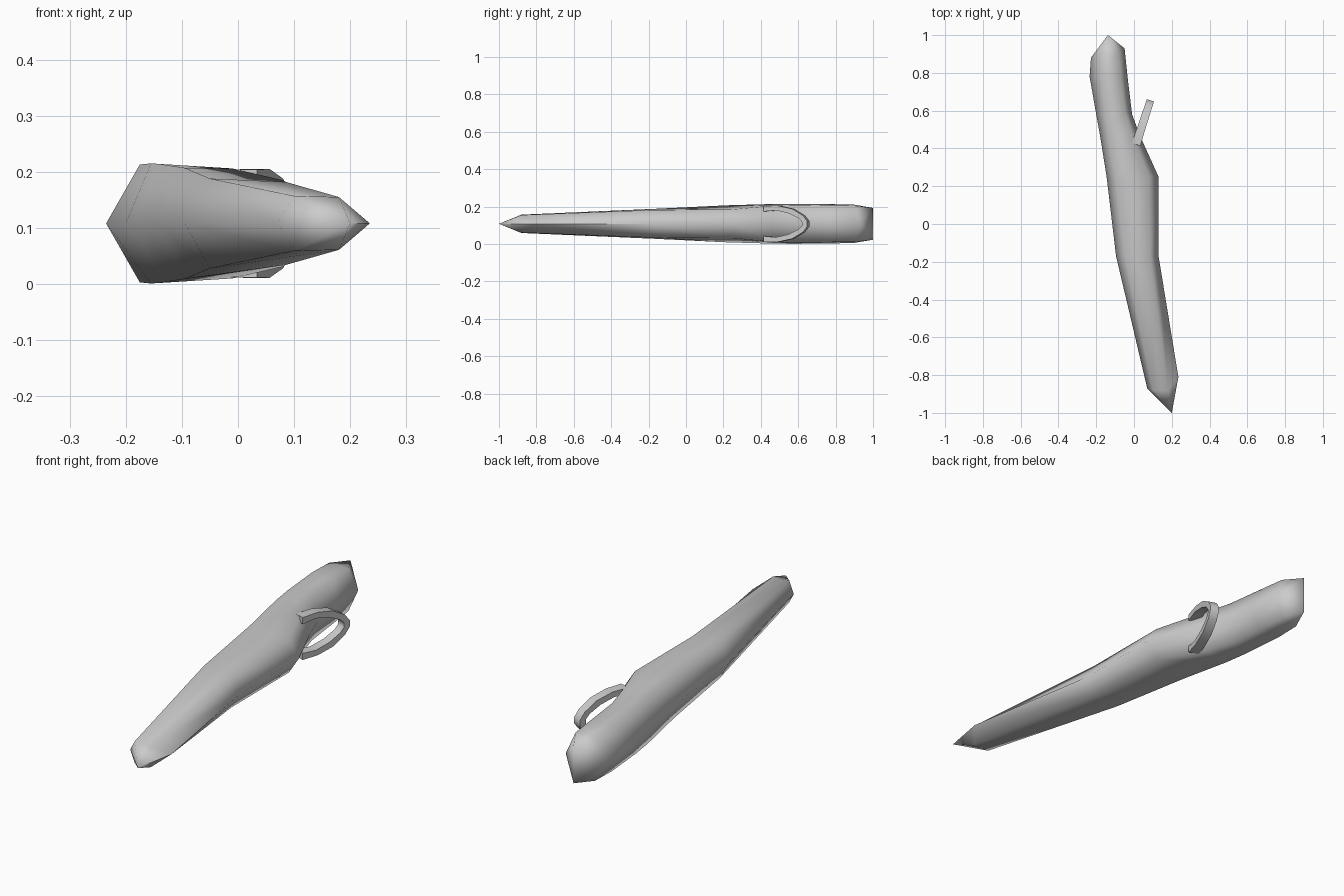
import bpy, bmesh, math
from mathutils import Vector

if "Cube" in bpy.data.objects:
    bpy.data.objects.remove(bpy.data.objects["Cube"])

ZC = 0.108  # mid height, everything mirrors about it

grey = bpy.data.materials.new("light grey")
grey.diffuse_color = (0.6, 0.6, 0.6, 1)
grey.use_nodes = True
grey.node_tree.nodes["Principled BSDF"].inputs["Base Color"].default_value = grey.diffuse_color


def finish(name, bm, angle):
    bmesh.ops.recalc_face_normals(bm, faces=bm.faces)
    me = bpy.data.meshes.new(name)
    bm.to_mesh(me)
    bm.free()
    me.materials.append(grey)
    ob = bpy.data.objects.new(name, me)
    bpy.context.collection.objects.link(ob)
    bpy.ops.object.select_all(action='DESELECT')
    ob.select_set(True)
    bpy.context.view_layer.objects.active = ob
    bpy.ops.object.shade_smooth_by_angle(angle=math.radians(angle))


def bridge(bm, a, b):
    n = len(a)
    for i in range(n):
        bm.faces.new((a[i], a[(i + 1) % n], b[(i + 1) % n], b[i]))


# Sheath body: hexagonal rings given as left edge, upper left, upper right, right edge
rings = [
    ((0.07, -0.87), (0.10, -0.88, 0.049), (0.18, -0.88, 0.047), (0.235, -0.81)),
    ((-0.095, -0.17), (-0.05, -0.17, 0.080), (0.085, -0.17, 0.074), (0.13, -0.17)),
    ((-0.145, 0.25), (-0.095, 0.22, 0.099), (0.080, 0.25, 0.077), (0.13, 0.25)),
    ((-0.180, 0.47), (-0.140, 0.47, 0.106), (-0.010, 0.47, 0.098), (0.035, 0.46)),
    ((-0.200, 0.58), (-0.155, 0.58, 0.107), (-0.050, 0.60, 0.100), (-0.010, 0.58)),
    ((-0.235, 0.78), (-0.175, 0.78, 0.105), (-0.070, 0.78, 0.098), (-0.032, 0.76)),
    ((-0.228, 0.88), (-0.175, 0.90, 0.102), (-0.085, 0.91, 0.096), (-0.050, 0.93)),
]
bm = bmesh.new()
loops = []
for l, a, b, r in rings:
    pts = [(*l, ZC), (a[0], a[1], ZC + a[2]), (b[0], b[1], ZC + b[2]),
           (*r, ZC), (b[0], b[1], ZC - b[2]), (a[0], a[1], ZC - a[2])]
    loops.append([bm.verts.new(p) for p in pts])
for p, q in zip(loops, loops[1:]):
    bridge(bm, p, q)
# pointed front tip
tip = bm.verts.new((0.20, -1.0, ZC))
for i in range(6):
    bm.faces.new((loops[0][i], loops[0][(i + 1) % 6], tip))
# wedge at the back closing on a vertical edge
up = bm.verts.new((-0.138, 1.0, ZC + 0.085))
lo = bm.verts.new((-0.138, 1.0, ZC - 0.085))
L, A, B, R, B2, A2 = loops[-1]
for f in ((L, A, up), (A, B, up), (B, R, up), (R, lo, up),
          (R, B2, lo), (B2, A2, lo), (A2, L, lo), (L, up, lo)):
    bm.faces.new(f)
finish("sheath_body", bm, 75)

# Belt loop: strap swept around an arch leaning out from the right side
base = Vector((0.020, 0.45, ZC))
along = Vector((0.31, 0.95, 0)).normalized()
across = Vector((along.y, -along.x, 0))
# distance along, outer height, inner distance, inner height, half width
arch = [(-0.03, 0.096, -0.03, 0.066, 0.024), (0.05, 0.097, 0.04, 0.072, 0.022),
        (0.13, 0.080, 0.11, 0.056, 0.021), (0.19, 0.045, 0.165, 0.030, 0.020),
        (0.215, 0.014, 0.185, 0.010, 0.020)]
path = arch + [(o, -oh, i, -ih, w) for o, oh, i, ih, w in reversed(arch)]
bm = bmesh.new()
sec = []
for o, oh, i, ih, w in path:
    outer = base + along * o + Vector((0, 0, oh))
    inner = base + along * i + Vector((0, 0, ih))
    sec.append([bm.verts.new(p) for p in
                (outer - across * w, outer + across * w,
                 inner + across * w, inner - across * w)])
for p, q in zip(sec, sec[1:]):
    bridge(bm, p, q)
bm.faces.new(sec[0])
bm.faces.new(sec[-1])
finish("belt_loop", bm, 60)
